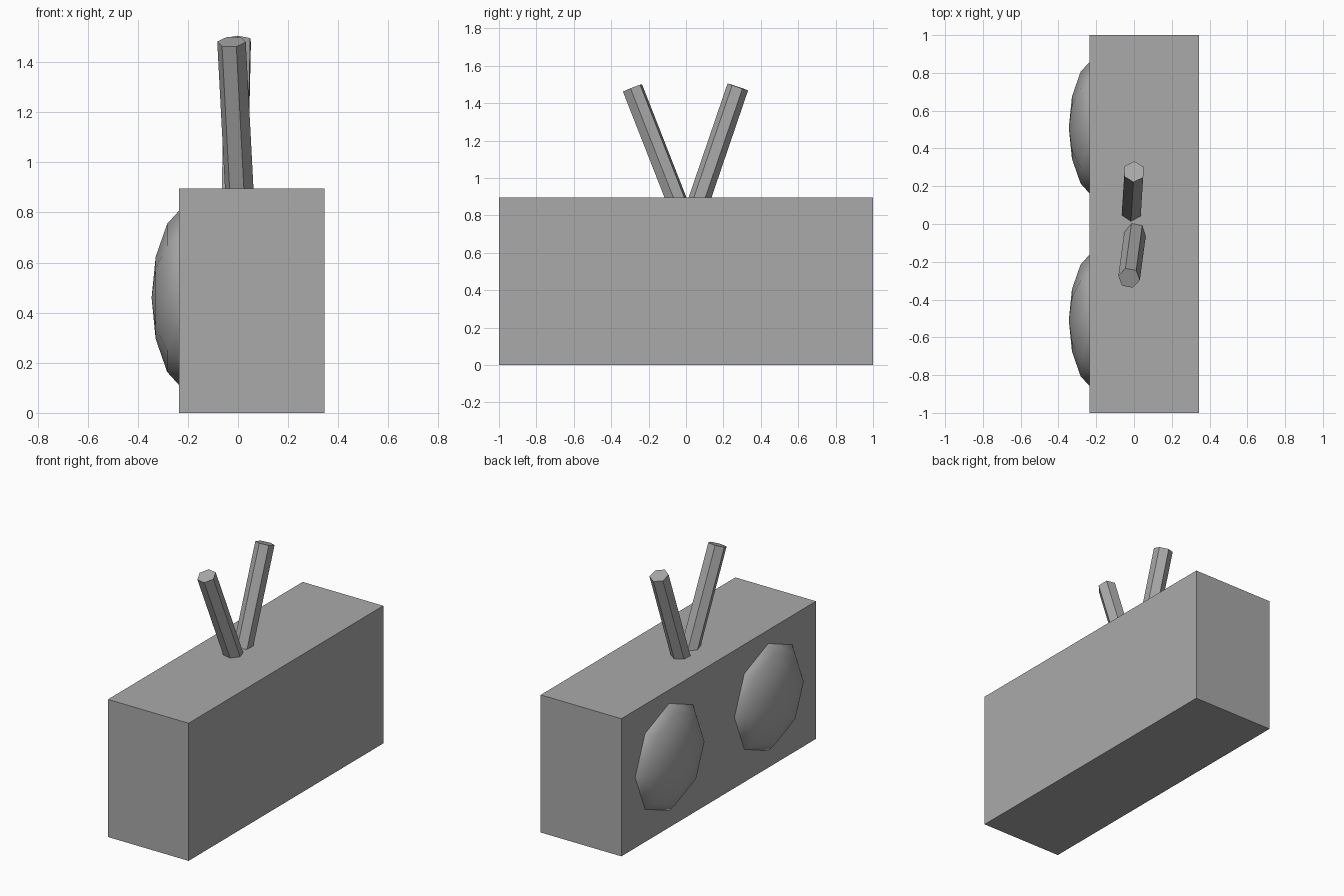
import bpy
import bmesh
import math
from mathutils import Matrix, Vector

cube = bpy.data.objects.get("Cube")
if cube:
    bpy.data.objects.remove(cube, do_unlink=True)

GREY = (0.4, 0.4, 0.4, 1.0)
grey = bpy.data.materials.new("plain grey")
grey.use_nodes = True
grey.diffuse_color = GREY
grey.node_tree.nodes["Principled BSDF"].inputs["Base Color"].default_value = GREY


def add_part(name, bm, smooth=False):
    """Turn a bmesh into a named grey object."""
    mesh = bpy.data.meshes.new(name)
    for face in bm.faces:
        face.smooth = smooth
    bm.to_mesh(mesh)
    bm.free()
    mesh.materials.append(grey)
    bpy.context.collection.objects.link(bpy.data.objects.new(name, mesh))


def add_rod(name, foot, tip, radius, roll):
    """Six-sided rod whose axis runs from foot to tip, sunk into the body."""
    foot, tip = Vector(foot), Vector(tip)
    axis = (tip - foot).normalized()
    start = foot - axis * 0.1
    bm = bmesh.new()
    turn = Vector((0, 0, 1)).rotation_difference(axis).to_matrix().to_4x4()
    place = Matrix.Translation((start + tip) / 2) @ turn
    bmesh.ops.create_cone(
        bm, cap_ends=True, segments=6, radius1=radius, radius2=radius,
        depth=(tip - start).length,
        matrix=place @ Matrix.Rotation(math.radians(roll), 4, 'Z'))
    add_part(name, bm)


# Box body
bm = bmesh.new()
bmesh.ops.create_cube(
    bm, size=1,
    matrix=Matrix.Translation((0.055, 0, 0.4475)) @ Matrix.Diagonal((0.58, 2, 0.895, 1)))
add_part("body", bm)

# Flattened domes bulging from one long side
for name, y in (("front_dome", -0.51), ("back_dome", 0.51)):
    bm = bmesh.new()
    bmesh.ops.create_uvsphere(
        bm, u_segments=8, v_segments=7, radius=1,
        matrix=Matrix.Translation((-0.18, y, 0.459))
        @ Matrix.Diagonal((0.165, 0.378, 0.378, 1))
        @ Matrix.Rotation(math.pi / 2, 4, 'Y'))
    add_part(name, bm, smooth=True)

# Two rods spreading from the top; vertices of a cone start on its y axis
add_rod("front_rod", (0.005, -0.056, 0.895), (-0.026, -0.286, 1.481), 0.058, -11 - 90)
add_rod("back_rod", (-0.013, 0.075, 0.895), (0.0, 0.277, 1.487), 0.058, 27 - 90)
